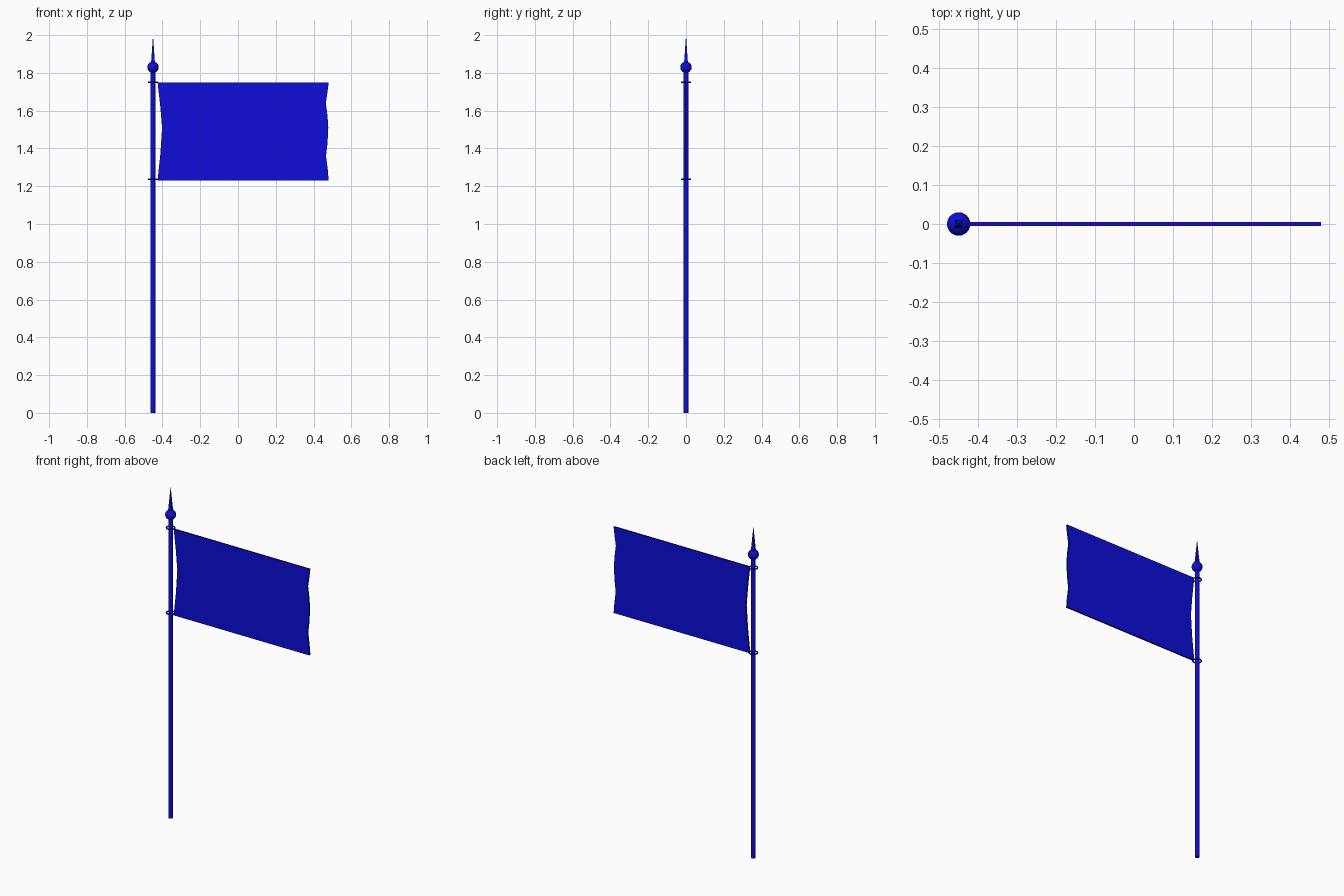
import bpy, bmesh
from math import pi

if "Cube" in bpy.data.objects:
    bpy.data.objects.remove(bpy.data.objects["Cube"])

PX = -0.45  # pole axis
blue = bpy.data.materials.new("blue")
blue.diffuse_color = (0.004, 0.004, 0.7, 1)
blue.use_nodes = True
blue.node_tree.nodes["Principled BSDF"].inputs["Base Color"].default_value = blue.diffuse_color


def finish(name, smooth=True):
    ob = bpy.context.object
    ob.name = name
    ob.data.materials.append(blue)
    if smooth:
        bpy.ops.object.shade_smooth_by_angle(angle=0.7)
    return ob


# Pole
bpy.ops.mesh.primitive_cylinder_add(vertices=16, radius=0.0125, depth=1.82,
                                    location=(PX, 0, 0.91))
finish("pole")

# Ball finial
bpy.ops.mesh.primitive_uv_sphere_add(segments=24, ring_count=14, radius=0.03,
                                     location=(PX, 0, 1.83))
finish("finial_ball")

# Four-sided spike
bpy.ops.mesh.primitive_cone_add(vertices=4, radius1=0.0145, radius2=0, depth=0.15,
                                location=(PX, 0, 1.925), rotation=(0, 0, pi / 4))
finish("finial_spike", False)

# Rings that hold the flag corners
for name, z in (("upper_ring", 1.75), ("lower_ring", 1.237)):
    bpy.ops.mesh.primitive_torus_add(major_radius=0.023, minor_radius=0.004,
                                     major_segments=24, minor_segments=8,
                                     location=(PX, 0, z))
    finish(name)

# Flag: flat outline with a bowed hoist and a rippled fly edge
fly = [(0.48, 1.23), (0.475, 1.29), (0.466, 1.36), (0.474, 1.43), (0.478, 1.51),
       (0.474, 1.57), (0.465, 1.64), (0.474, 1.70), (0.48, 1.75)]
hoist = [(-0.426, 1.75), (-0.412, 1.63), (-0.402, 1.51), (-0.411, 1.37), (-0.426, 1.23)]
bm = bmesh.new()
face = bm.faces.new([bm.verts.new((x, -0.005, z)) for x, z in fly + hoist])
ext = bmesh.ops.extrude_face_region(bm, geom=[face])
bmesh.ops.translate(bm, vec=(0, 0.01, 0),
                    verts=[v for v in ext["geom"] if isinstance(v, bmesh.types.BMVert)])
bmesh.ops.recalc_face_normals(bm, faces=bm.faces)
mesh = bpy.data.meshes.new("flag")
bm.to_mesh(mesh)
bm.free()
mesh.materials.append(blue)
bpy.context.collection.objects.link(bpy.data.objects.new("flag", mesh))
